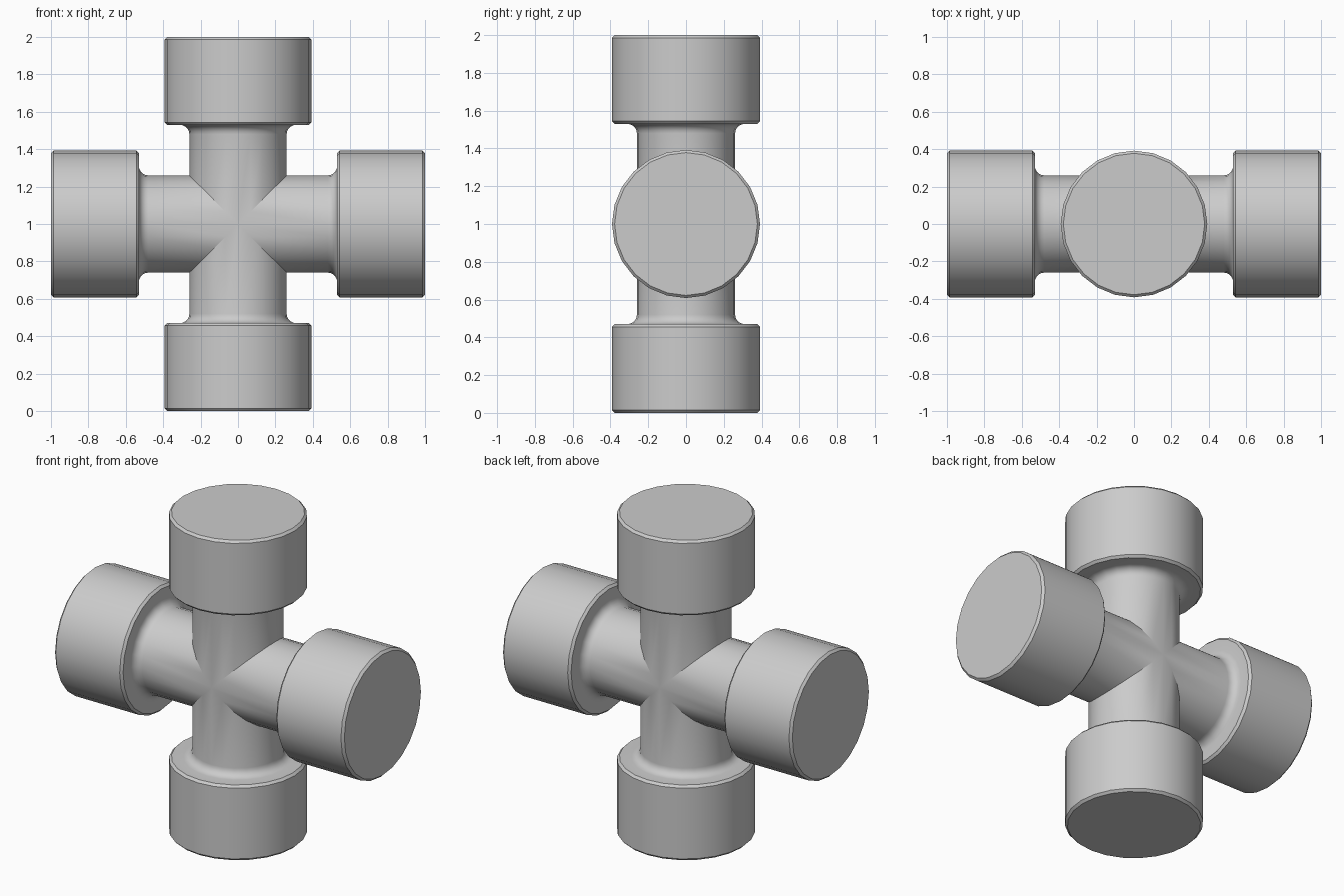
import bpy, bmesh, math
from mathutils import Matrix, Vector

cube = bpy.data.objects.get("Cube")
if cube:
    bpy.data.objects.remove(cube, do_unlink=True)

SIDES = 24
SHAFT_R, CAP_R = 0.26, 0.392
CAP_START, CAP_END = 0.53, 1.0
FILLET, CHAMFER = 0.05, 0.014

steel = bpy.data.materials.new("grey_steel")
steel.use_nodes = True
colour = (0.6, 0.6, 0.6, 1)
steel.diffuse_color = colour
steel.node_tree.nodes["Principled BSDF"].inputs["Base Color"].default_value = colour

# Arm profile as (radius, distance from centre): fillet, then chamfered cap
profile = []
for i in range(6):
    a = math.pi / 2 * i / 5
    profile.append((SHAFT_R + FILLET * (1 - math.cos(a)),
                    CAP_START - FILLET * (1 - math.sin(a))))
profile += [(CAP_R - CHAMFER, CAP_START), (CAP_R, CAP_START + CHAMFER),
            (CAP_R, CAP_END - CHAMFER), (CAP_R - CHAMFER, CAP_END)]


def add_arm(bm, turn):
    """One arm along +z, mitred at its root, turned about y."""
    rot = Matrix.Rotation(turn, 3, 'Y')
    angles = [2 * math.pi * i / SIDES for i in range(SIDES)]

    def ring(radius, height=None):
        verts = []
        for a in angles:
            x, y = radius * math.cos(a), radius * math.sin(a)
            z = abs(x) if height is None else height
            verts.append(bm.verts.new(rot @ Vector((x, y, z))))
        return verts

    rings = [ring(SHAFT_R)] + [ring(r, h) for r, h in profile]
    for low, high in zip(rings, rings[1:]):
        for i in range(SIDES):
            j = (i + 1) % SIDES
            bm.faces.new((low[i], low[j], high[j], high[i]))
    bm.faces.new(rings[-1])


# Four arms welded along their mitre seams
bm = bmesh.new()
for k in range(4):
    add_arm(bm, k * math.pi / 2)
bmesh.ops.remove_doubles(bm, verts=bm.verts, dist=0.0005)
bmesh.ops.recalc_face_normals(bm, faces=bm.faces)
bmesh.ops.translate(bm, verts=bm.verts, vec=(0, 0, 1))

mesh = bpy.data.meshes.new("cross_joint")
bm.to_mesh(mesh)
bm.free()
mesh.materials.append(steel)
joint = bpy.data.objects.new("cross_joint", mesh)
bpy.context.collection.objects.link(joint)

# Smooth curved walls, crisp rims and mitres
bpy.ops.object.select_all(action='DESELECT')
joint.select_set(True)
bpy.context.view_layer.objects.active = joint
bpy.ops.object.shade_smooth_by_angle(angle=math.radians(30))
